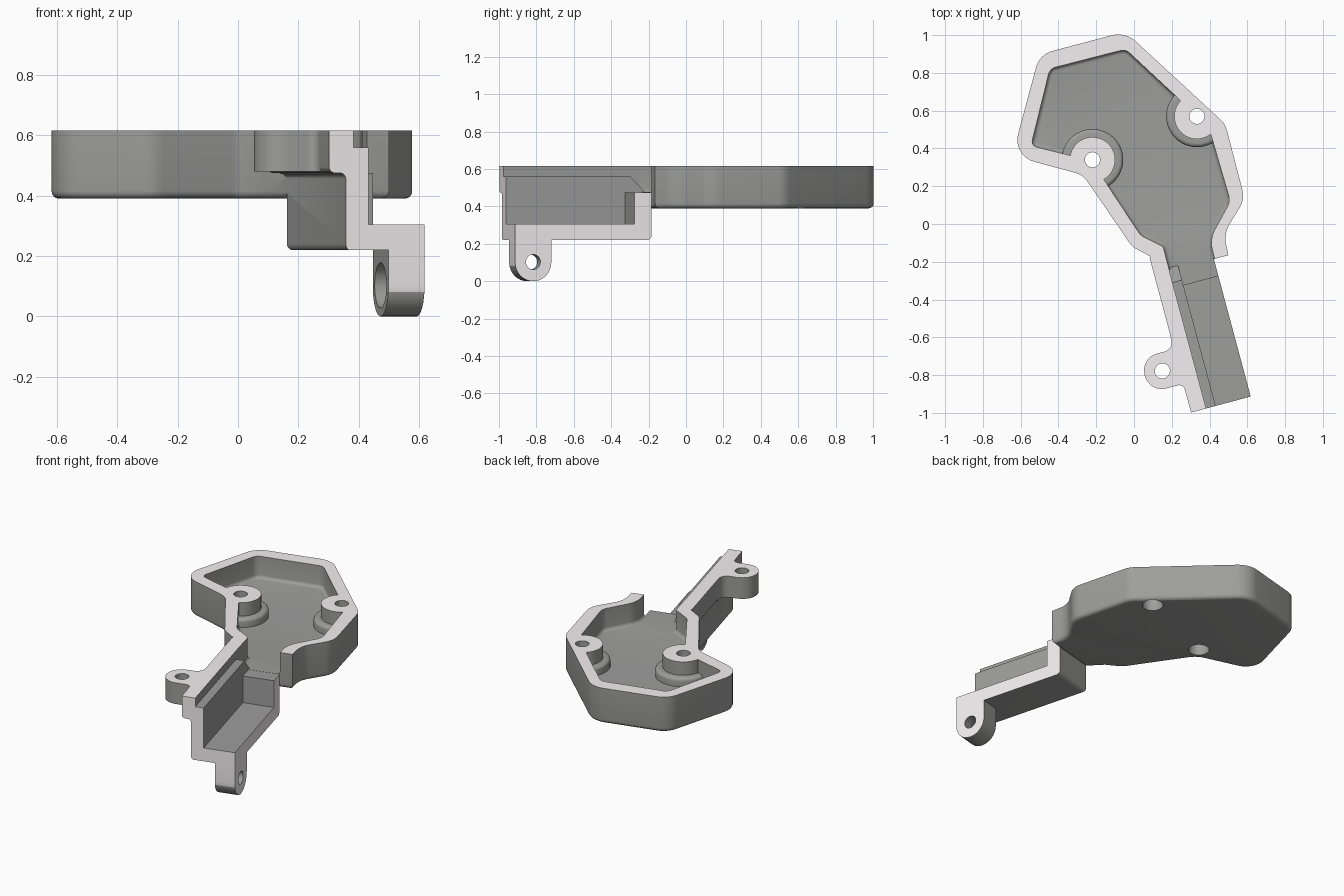
import bpy, bmesh, math
from mathutils import Vector, Matrix

if "Cube" in bpy.data.objects:
    bpy.data.objects.remove(bpy.data.objects["Cube"])


def rounded(corners, seg=8):
    """Corner list (a, b[, radius]) -> outline with arcs."""
    out, n = [], len(corners)
    for i, c in enumerate(corners):
        p = Vector(c[:2])
        r = c[2] if len(c) > 2 else 0
        if r == 0:
            out.append(p)
            continue
        u = (Vector(corners[i - 1][:2]) - p).normalized()
        w = (Vector(corners[(i + 1) % n][:2]) - p).normalized()
        half = u.angle(w) / 2
        centre = p + (u + w).normalized() * (r / math.sin(half))
        a = p + u * (r / math.tan(half)) - centre
        b = p + w * (r / math.tan(half)) - centre
        sweep = a.angle(b) * (1 if a.x * b.y - a.y * b.x > 0 else -1)
        for k in range(seg + 1):
            t = sweep * k / seg
            out.append(centre + Vector((a.x * math.cos(t) - a.y * math.sin(t),
                                        a.x * math.sin(t) + a.y * math.cos(t))))
    return out


def prism(name, corners, lo, hi, axis='z', bevel=0):
    """Extrude an outline along an axis; bevel rounds the cap at lo."""
    place = {'z': lambda p, h: (p[0], p[1], h),
             'x': lambda p, h: (h, p[0], p[1]),
             'y': lambda p, h: (p[0], h, p[1])}[axis]
    pts = rounded(corners)
    bm = bmesh.new()
    bottom = [bm.verts.new(place(p, lo)) for p in pts]
    top = [bm.verts.new(place(p, hi)) for p in pts]
    cap = bm.faces.new(bottom)
    bm.faces.new(top)
    for i in range(len(pts)):
        j = (i + 1) % len(pts)
        bm.faces.new((bottom[i], bottom[j], top[j], top[i]))
    bmesh.ops.recalc_face_normals(bm, faces=bm.faces)
    if bevel:
        bmesh.ops.bevel(bm, geom=list(cap.edges), offset=bevel, segments=4,
                        profile=0.5, affect='EDGES', clamp_overlap=False)
    mesh = bpy.data.meshes.new(name)
    bm.to_mesh(mesh)
    bm.free()
    obj = bpy.data.objects.new(name, mesh)
    bpy.context.collection.objects.link(obj)
    return obj


def box(name, a, b, lo, hi, axis='z'):
    return prism(name, [(a[0], b[0]), (a[1], b[0]), (a[1], b[1]), (a[0], b[1])], lo, hi, axis)


def disc(name, c, r, lo, hi, axis='z', bevel=0):
    pts = [(c[0] + r * math.cos(k * math.pi / 24), c[1] + r * math.sin(k * math.pi / 24))
           for k in range(48)]
    return prism(name, pts, lo, hi, axis, bevel)


def combine(obj, other, op):
    mod = obj.modifiers.new(op, 'BOOLEAN')
    mod.operation, mod.solver, mod.object = op, 'EXACT', other
    bpy.context.view_layer.objects.active = obj
    bpy.ops.object.modifier_apply(modifier=mod.name)
    bpy.data.objects.remove(other)


# Tray: outer shell
tray = prism('cover_body', [
    (.50, -.165), (.475, -.05, .15), (.587, .13, .13), (.483, .53, .12), (-.046, 1.018, .14),
    (-.50, .898, .12), (-.645, .361, .12), (-.27, .26, .12), (-.01, -.12, .1),
    (.083, -.17), (.166, -.2545)], .39, .615, bevel=.025)

# Tray pocket, leaving stepped screw bosses standing
pocket = prism('pocket', [
    (.438, -.229), (.40, -.08, .15), (.51, .12, .08), (.395, .515, .04), (-.045, .925, .05),
    (-.445, .822, .05), (-.545, .415, .03), (-.225, .335), (.035, -.06, .08),
    (.155, -.12, .03), (.199, -.2925)], .476, .75, bevel=.02)
bosses = [(-.22, .34), (.333, .57)]
for c in bosses:
    combine(pocket, disc('step', c, .163, .53, .30, bevel=.02), 'DIFFERENCE')
    combine(pocket, disc('boss', c, .12, .35, .9), 'DIFFERENCE')
combine(tray, pocket, 'DIFFERENCE')
for c in bosses:
    combine(tray, disc('hole', c, .04, .2, .8), 'DIFFERENCE')
    combine(tray, disc('counterbore', c, .062, .2, .47), 'DIFFERENCE')

# Arm in its own frame: x across, y from the free end to the tray
arm = prism('arm', [(.057, .215, .025), (.327, .215), (.327, .475), (.083, .475), (.083, .615),
                    (0, .615), (0, .475, .02), (.057, .475, .02)], 0, .855, 'y')
combine(arm, prism('far_end', [(-.1, .22), (.755, .22, .025), (.755, .405), (.79, .405),
                               (.79, .48), (.85, .48), (.85, .7), (-.1, .7)], -.2, .6, 'x'), 'INTERSECT')
combine(arm, box('channel', (.135, .5), (-.1, .66), .305, .7), 'DIFFERENCE')
combine(arm, prism('lip', [(0, .45), (.77, .45), (.77, .476), (.69, .56), (0, .56)],
                   .06, .135, 'x'), 'UNION')

# Side ear with vertical hole
combine(arm, prism('side_ear', [
    (.04, .43), (-.001, .43), (-.001, .348, .05), (-.186, .348, .092), (-.186, .157, .092),
    (-.001, .157, .03), (-.001, .11), (.04, .11)], .48, .615), 'UNION')
combine(arm, disc('hole', (-.09, .252), .04, .3, .8), 'DIFFERENCE')

# Lower ear with sideways hole, counterbored on the inside
combine(arm, prism('lower_ear', [(0, .26), (0, 0, .0999), (.2, 0, .0999), (.2, .26)],
                   .203, .327, 'x'), 'UNION')
combine(arm, disc('hole', (.1, .103), .04, .1, .5, 'x'), 'DIFFERENCE')
combine(arm, disc('counterbore', (.1, .103), .075, .1, .26, 'x'), 'DIFFERENCE')

# Swing the arm into place and fuse it with the tray
frame = Matrix.Translation((.302, -.998, 0)) @ Matrix.Rotation(math.radians(15), 4, 'Z')
arm.data.transform(frame)
combine(tray, arm, 'UNION')

# Dark casting with light machined faces: rim, free end and arm side
tray.data.materials.clear()
for name, colour in (('casting', (.34, .34, .335, 1)), ('machined', (.91, .86, .87, 1))):
    mat = bpy.data.materials.new(name)
    mat.diffuse_color = colour
    mat.use_nodes = True
    mat.node_tree.nodes["Principled BSDF"].inputs["Base Color"].default_value = mat.diffuse_color
    tray.data.materials.append(mat)
inverse = frame.inverted()
for face in tray.data.polygons:
    p = inverse @ face.center
    n = inverse.to_3x3() @ face.normal
    rim = n.z > .99 and p.z > .61
    end = n.y < -.99 and abs(p.y) < .003
    side = n.x > .99 and abs(p.x - .327) < .003
    face.material_index = 1 if rim or end or side else 0

bpy.ops.object.select_all(action='DESELECT')
tray.select_set(True)
bpy.context.view_layer.objects.active = tray
bpy.ops.object.shade_smooth_by_angle(angle=math.radians(32))
